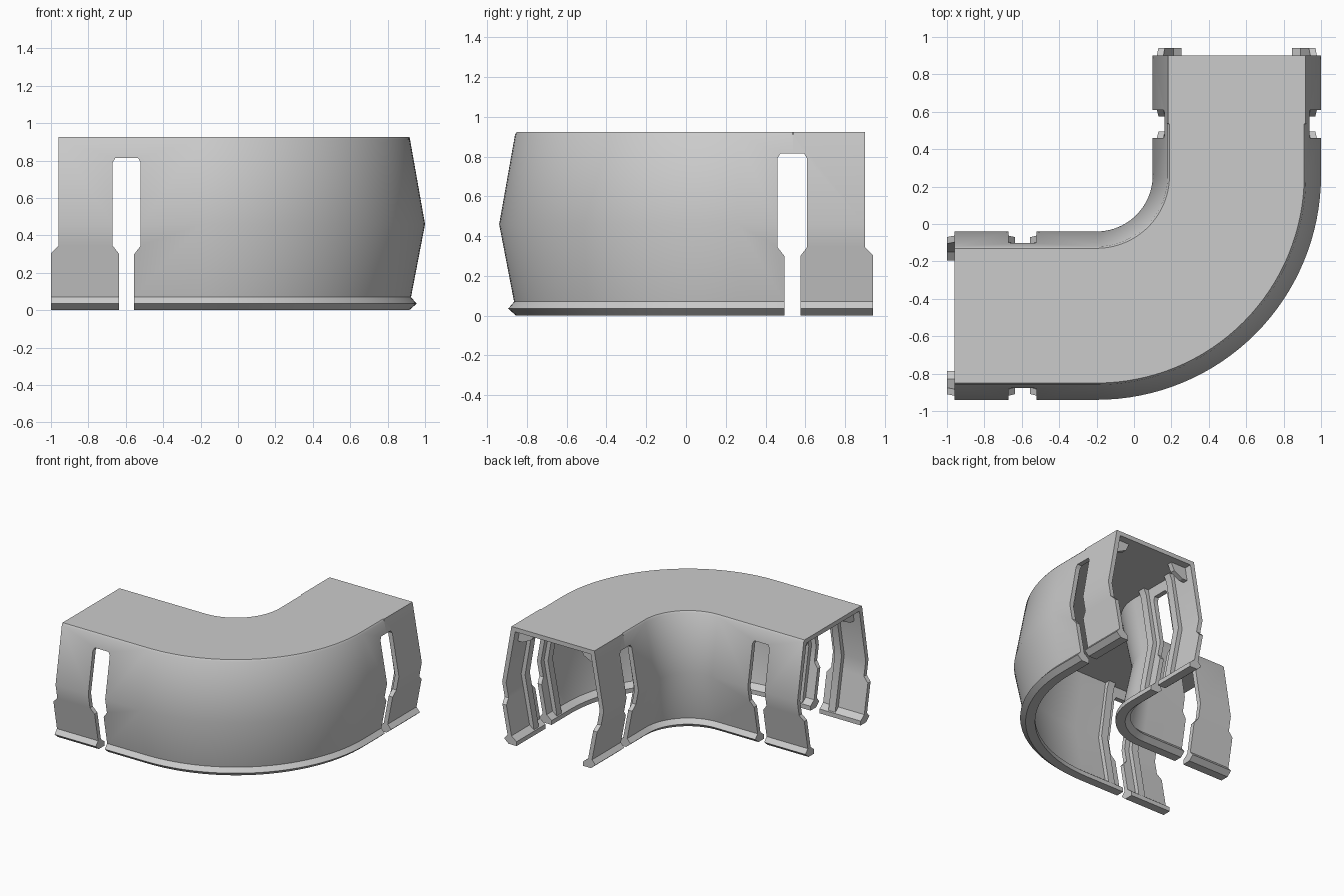
import bpy, bmesh, math

if "Cube" in bpy.data.objects:
    bpy.data.objects.remove(bpy.data.objects["Cube"])

grey = bpy.data.materials.new("plain grey plastic")
grey.diffuse_color = (0.6, 0.6, 0.6, 1)
grey.use_nodes = True
grey.node_tree.nodes["Principled BSDF"].inputs["Base Color"].default_value = grey.diffuse_color

CX, CY, R = -0.2, 0.26, 0.75      # bend centre and centre-line radius
END = -1.0


def make(name, bm):
    bmesh.ops.recalc_face_normals(bm, faces=bm.faces)
    me = bpy.data.meshes.new(name)
    bm.to_mesh(me)
    bm.free()
    ob = bpy.data.objects.new(name, me)
    bpy.context.collection.objects.link(ob)
    me.materials.append(grey)
    return ob


def loft(name, rings):
    bm = bmesh.new()
    vs = [[bm.verts.new(p) for p in ring] for ring in rings]
    n = len(vs[0])
    for a, b in zip(vs, vs[1:]):
        for i in range(n):
            bm.faces.new((a[i], a[(i + 1) % n], b[(i + 1) % n], b[i]))
    bm.faces.new(vs[0])
    bm.faces.new(vs[-1])
    return make(name, bm)


def place(arm, t, w, z):
    """t runs along an arm, w is the offset towards the outside of the bend"""
    if arm == 0:
        return (t, CY - R - w, z)
    return (CX + R + w, -t + CX + CY - 0.12, z)


def smooth(ob):
    bpy.ops.object.select_all(action='DESELECT')
    ob.select_set(True)
    bpy.context.view_layer.objects.active = ob
    bpy.ops.object.shade_smooth_by_angle(angle=math.radians(30))


# channel cross-section: hooked rim, bulged wall, thin top
def section(sharp):
    edge = [(0.37, 0.912), (0.36, 0.925)]
    if sharp:
        edge = [(0.37, 0.912), (0.368, 0.925)]
    outer = [(0.295, 0), (0.365, 0), (0.405, 0.035), (0.375, 0.07), (0.45, 0.46)] + edge
    inner = [(0.335, 0.89), (0.415, 0.46), (0.34, 0.07), (0.295, 0.035)]
    left = [(-w, z) for w, z in reversed(outer)]
    left_in = [(-w, z) for w, z in reversed(inner)]
    return outer + left + left_in + inner


# sweep: straight arm, quarter bend, straight arm with sharp top edges
rings = [[place(0, END, w, z) for w, z in section(False)]]
SEG = 32
for i in range(SEG + 1):
    a = -math.pi / 2 + math.pi / 2 * i / SEG
    rings.append([(CX + (R + w) * math.cos(a), CY + (R + w) * math.sin(a), z)
                  for w, z in section(False)])
for t, sharp in ((-0.595, False), (-0.6, True), (END, True)):
    rings.append([place(1, t, w, z) for w, z in section(sharp)])
shell = loft("bent_channel_cover", rings)

# cutters: keyhole slot through both walls, and the set-back upper end
slot = [(-.67, .79), (-.655, .815), (-.535, .815), (-.52, .79), (-.52, .345),
        (-.555, .30), (-.555, -.1), (-.635, -.1), (-.635, .30), (-.67, .345)]
setback = [(-1.1, 1.1), (-0.96, 1.1), (-0.96, 0.345), (-1.01, 0.295), (-1.1, 0.295)]
for arm in (0, 1):
    for name, poly in (("slot_cutter", slot), ("end_cutter", setback)):
        cut = loft(name, [[place(arm, t, w, z) for t, z in poly] for w in (-0.6, 0.6)])
        cut.hide_render = True
        mod = shell.modifiers.new(name, 'BOOLEAN')
        mod.operation = 'DIFFERENCE'
        mod.solver = 'EXACT'
        mod.object = cut
        bpy.context.view_layer.objects.active = shell
        bpy.ops.object.modifier_apply(modifier=name)
        bpy.data.objects.remove(cut)
smooth(shell)

# inner stiffening ribs beside each slot, and ceiling tabs at the open ends
rib = [(0.30, 0.02), (0.305, 0.07), (0.38, 0.46), (0.315, 0.84), (0.29, 0.895),
       (0.35, 0.895), (0.43, 0.46), (0.355, 0.07), (0.35, 0.02)]
tab = [(0.20, 0.895), (0.23, 0.83), (0.31, 0.79), (0.365, 0.79), (0.345, 0.895)]
for arm in (0, 1):
    for side in (-1, 1):
        for t0, t1 in ((-0.77, -0.71), (-0.48, -0.42)):
            smooth(loft("inner_rib", [[place(arm, t, side * w, z) for w, z in rib]
                                      for t in (t0, t1)]))
        loft("ceiling_tab", [[place(arm, t, side * w, z) for w, z in tab]
                             for t in (-0.90, -0.86)])
